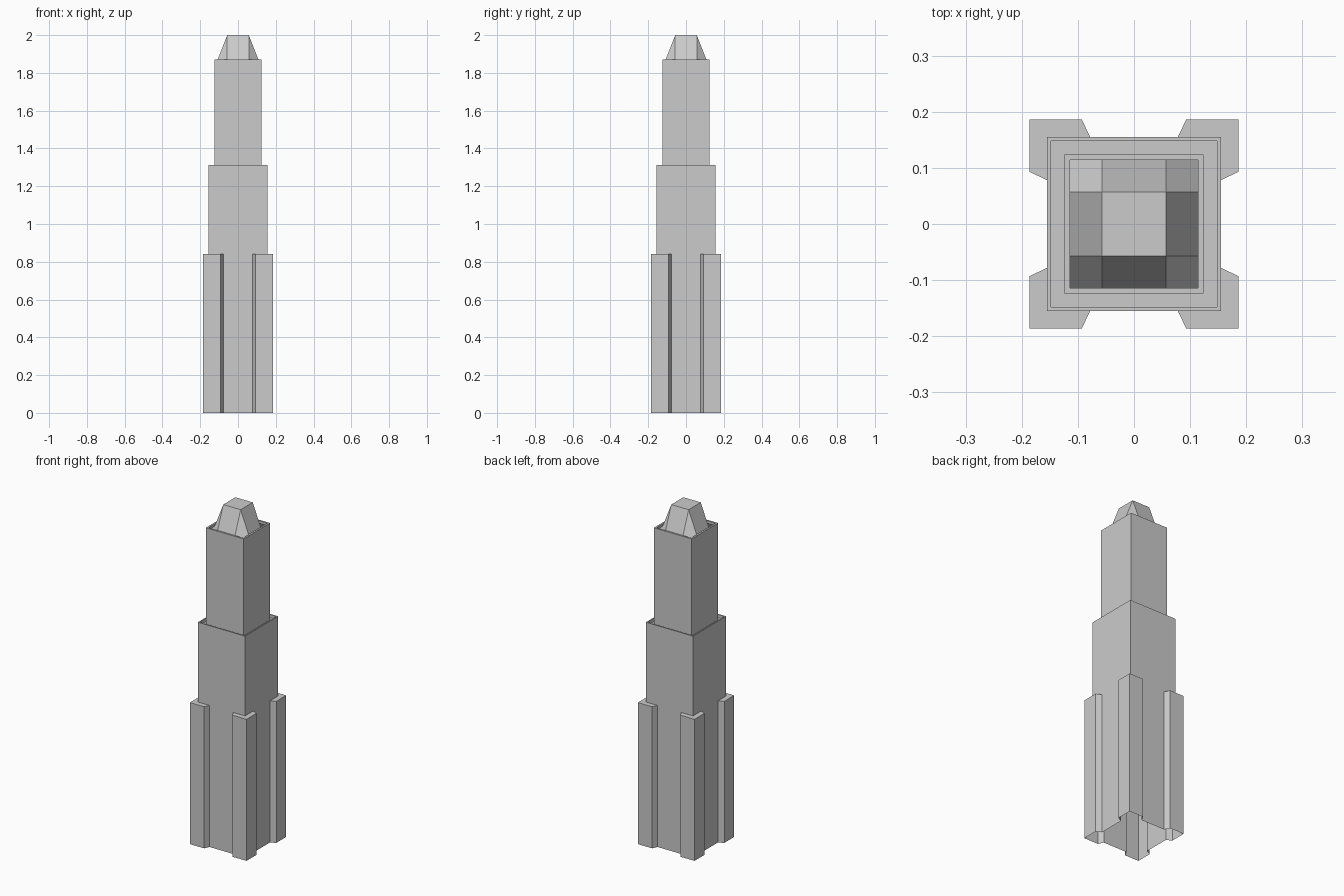
import bpy, bmesh
from math import pi
from mathutils import Matrix

if "Cube" in bpy.data.objects:
    bpy.data.objects.remove(bpy.data.objects["Cube"])

R = 0.155          # shaft half width
BASE_TOP = 0.84
ROOF = 1.855       # floor behind the top parapet


def make(name, bm):
    bmesh.ops.remove_doubles(bm, verts=bm.verts, dist=1e-5)
    me = bpy.data.meshes.new(name)
    bm.to_mesh(me)
    bm.free()
    ob = bpy.data.objects.new(name, me)
    bpy.context.collection.objects.link(ob)
    return ob


def face(bm, pts, turn=0):
    rot = Matrix.Rotation(turn * pi / 2, 3, 'Z')
    vs = [bm.verts.new(p) for p in pts]
    bmesh.ops.rotate(bm, verts=vs, cent=(0, 0, 0), matrix=rot)
    return bm.faces.new(vs)


# Base: four corner buttresses joined by recessed walls, open underneath
bm = bmesh.new()
corner = [(R, 0.078), (0.186, 0.093), (0.186, 0.186), (0.093, 0.186), (0.078, R)]
outline = [(R, -0.078)] + corner
for k in range(4):
    for (x1, y1), (x2, y2) in zip(outline, outline[1:]):
        face(bm, [(x1, y1, 0), (x2, y2, 0), (x2, y2, BASE_TOP), (x1, y1, BASE_TOP)], k)
    face(bm, [(x, y, BASE_TOP) for x, y in corner + [(R, R)]], k)
make("buttressed_base", bm)

# Tower: two stepped square tiers, each with a thin parapet and sunken roof
bm = bmesh.new()
profile = [(R, BASE_TOP), (R, 1.313), (0.148, 1.313), (0.148, 1.295),
           (0.124, 1.295), (0.124, 1.87), (0.114, 1.87), (0.114, ROOF)]
for k in range(4):
    for (a, z1), (b, z2) in zip(profile, profile[1:]):
        face(bm, [(a, -a, z1), (a, a, z1), (b, b, z2), (b, -b, z2)], k)
make("stepped_tower", bm)

# Crown: raised flat centre, four sloped sides and cut corners
bm = bmesh.new()
o, i, t = 0.114, 0.057, 2.0
face(bm, [(-i, -i, t), (i, -i, t), (i, i, t), (-i, i, t)])
for k in range(4):
    face(bm, [(o, -i, ROOF), (o, i, ROOF), (i, i, t), (i, -i, t)], k)
    face(bm, [(o, i, ROOF), (o, o, ROOF), (i, o, ROOF), (i, i, t)], k)
make("crown", bm)
